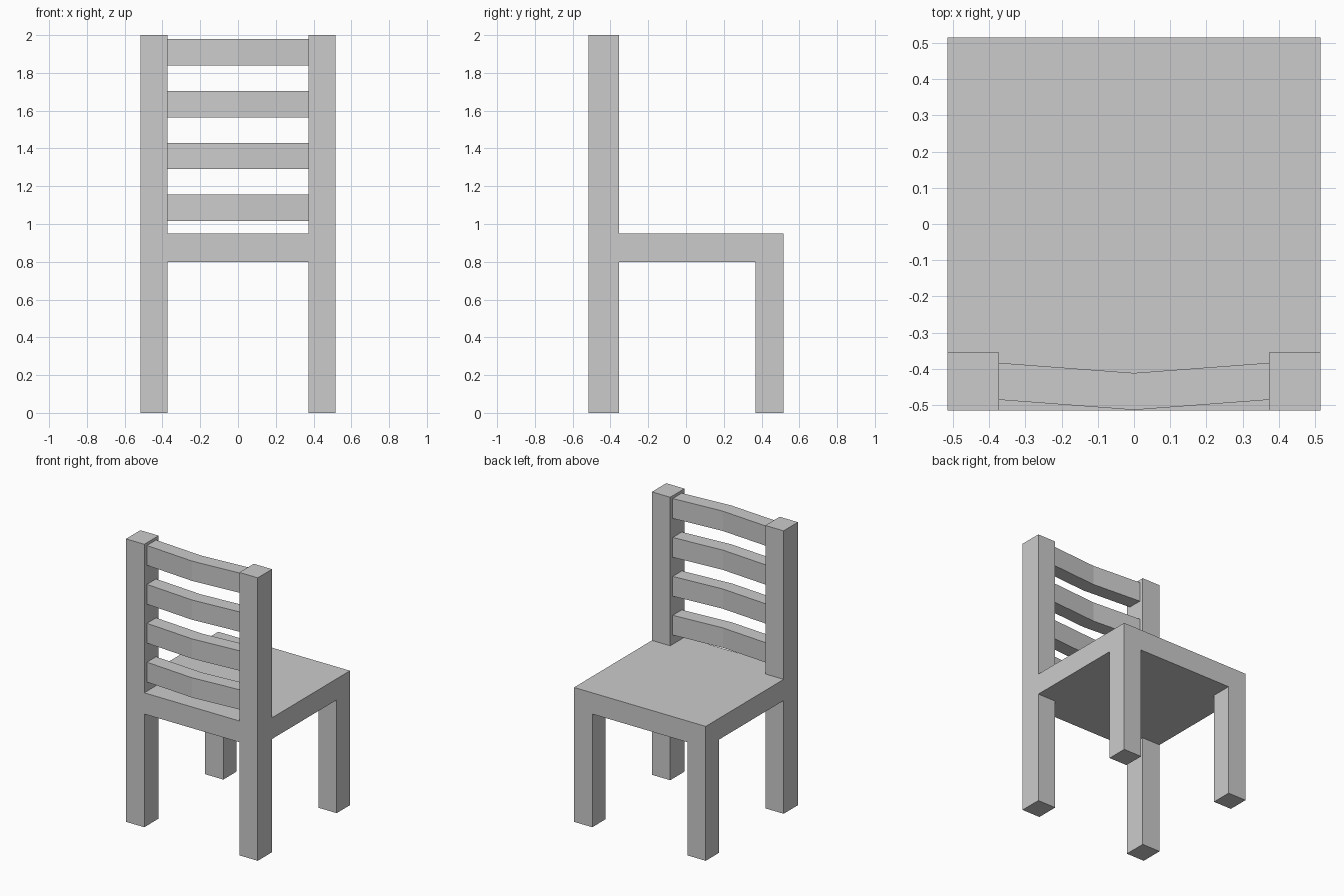
import bpy
import bmesh

if "Cube" in bpy.data.objects:
    bpy.data.objects.remove(bpy.data.objects["Cube"])

H = 0.515                       # half width and depth of the seat
XS = (-H, -0.372, 0.372, H)     # leg lines across
YS = (-H, -0.355, 0.367, H)     # leg lines front to back
SEAT_BOTTOM, SEAT_TOP, TOP = 0.80, 0.95, 2.0


def finish(bm, name):
    bmesh.ops.recalc_face_normals(bm, faces=bm.faces)
    mesh = bpy.data.meshes.new(name)
    bm.to_mesh(mesh)
    bm.free()
    obj = bpy.data.objects.new(name, mesh)
    bpy.context.collection.objects.link(obj)
    return obj


def extrude(bm, faces, dz):
    result = bmesh.ops.extrude_face_region(bm, geom=faces)
    verts = [g for g in result["geom"] if isinstance(g, bmesh.types.BMVert)]
    bmesh.ops.delete(bm, geom=faces, context='FACES_ONLY')
    bmesh.ops.translate(bm, verts=verts, vec=(0, 0, dz))


# Seat slab: a 3x3 grid on top and bottom joined by side walls
bm = bmesh.new()
layers = [[[bm.verts.new((x, y, z)) for y in YS] for x in XS]
          for z in (SEAT_BOTTOM, SEAT_TOP)]
cells = {}
for k, v in enumerate(layers):
    for i in range(3):
        for j in range(3):
            cells[k, i, j] = bm.faces.new(
                (v[i][j], v[i + 1][j], v[i + 1][j + 1], v[i][j + 1]))
lo, hi = layers
for i in range(3):
    for e in (0, 3):
        bm.faces.new((lo[i][e], lo[i + 1][e], hi[i + 1][e], hi[i][e]))
        bm.faces.new((lo[e][i], lo[e][i + 1], hi[e][i + 1], hi[e][i]))
bmesh.ops.recalc_face_normals(bm, faces=bm.faces)

# Four legs pulled down and two back posts pulled up from the corner cells
for i in (0, 2):
    for j in (0, 2):
        extrude(bm, [cells[0, i, j]], -SEAT_BOTTOM)
    extrude(bm, [cells[1, i, 0]], TOP - SEAT_TOP)
finish(bm, "seat_legs_and_posts")

# Back slats: bent in the middle towards the front side
X, DEPTH, HEIGHT = 0.373, 0.102, 0.14
for n in range(4):
    z = 1.015 + 0.275 * n
    path = ((-X, -0.485), (0, -0.513), (X, -0.485))
    bm = bmesh.new()
    outer = [bm.verts.new((x, y, z)) for x, y in path]
    inner = [bm.verts.new((x, y + DEPTH, z)) for x, y in path]
    base = [bm.faces.new((outer[i], outer[i + 1], inner[i + 1], inner[i]))
            for i in range(2)]
    result = bmesh.ops.extrude_face_region(bm, geom=base, use_keep_orig=True)
    verts = [g for g in result["geom"] if isinstance(g, bmesh.types.BMVert)]
    bmesh.ops.translate(bm, verts=verts, vec=(0, 0, HEIGHT))
    finish(bm, f"back_slat_{n + 1}")
